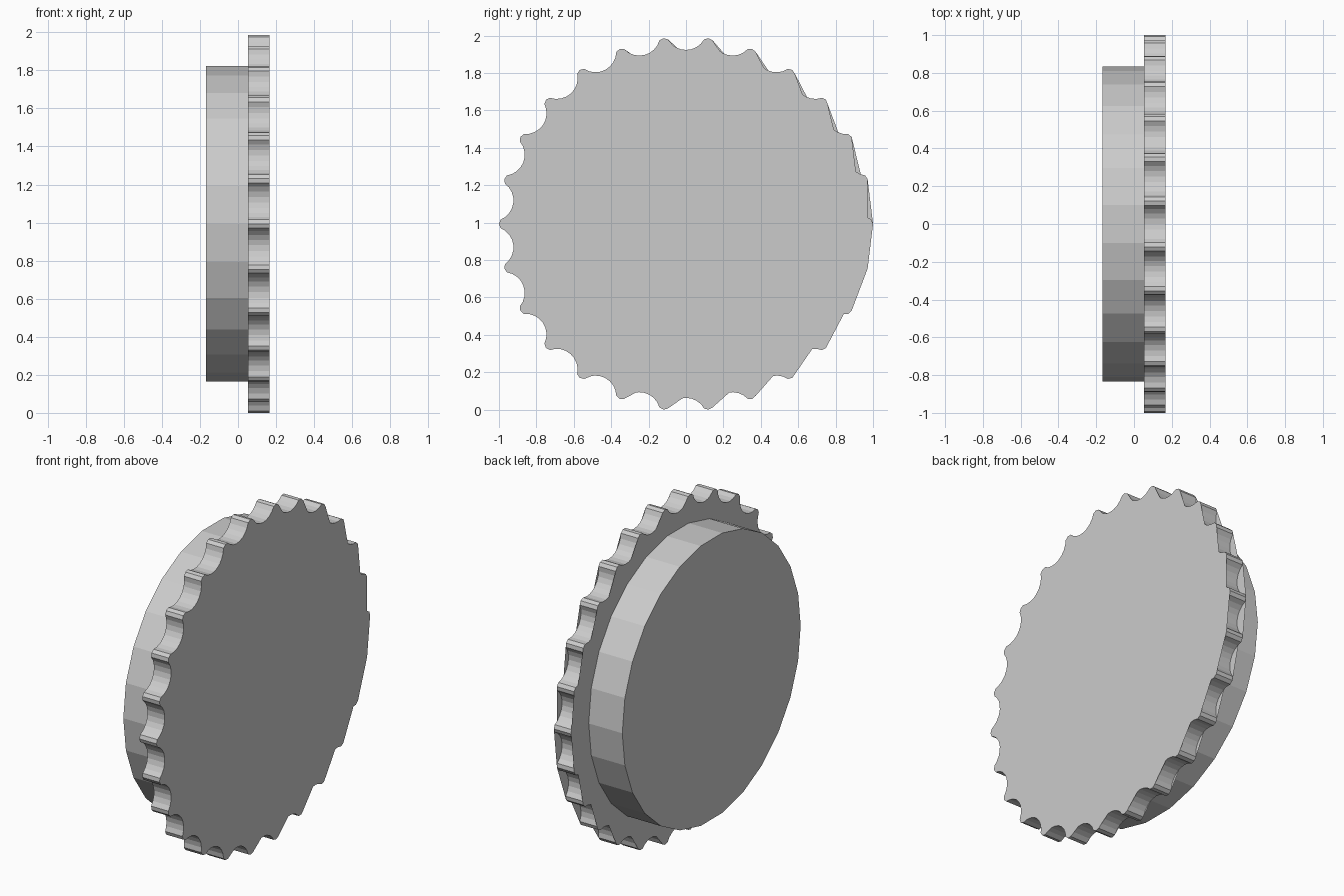
import bpy
import bmesh
from math import sin, cos, asin, hypot, pi

if "Cube" in bpy.data.objects:
    bpy.data.objects.remove(bpy.data.objects["Cube"])

N = 26                 # teeth on the rim, also sides of the hub
STEP = 2 * pi / N
CZ = 0.993             # height of the axle
X0, X1, X2 = -0.167, 0.053, 0.166


def make_disc(name, profile, xa, xb, fan_a, fan_b):
    """Extrude a closed (y, z) profile along x; caps fan out from one profile point."""
    bm = bmesh.new()
    a = [bm.verts.new((xa, y, z + CZ)) for y, z in profile]
    b = [bm.verts.new((xb, y, z + CZ)) for y, z in profile]
    n = len(profile)
    for i in range(n):
        j = (i + 1) % n
        bm.faces.new((a[i], a[j], b[j], b[i]))
    for i in range(1, n - 1):
        p, q = (fan_a + i) % n, (fan_a + i + 1) % n
        bm.faces.new((a[fan_a], a[q], a[p]))
        p, q = (fan_b + i) % n, (fan_b + i + 1) % n
        bm.faces.new((b[fan_b], b[p], b[q]))
    mesh = bpy.data.meshes.new(name)
    bm.to_mesh(mesh)
    bm.free()
    obj = bpy.data.objects.new(name, mesh)
    bpy.context.collection.objects.link(obj)
    return obj


def polar(r, ang):
    return (r * cos(ang), r * sin(ang))


# Scalloped rim profile: a narrow rounded tip, then a circular bite
TIP_HALF, TIP_R, EDGE_R, ROOT_R, SEG = 0.0225, 1.0, 0.992, 0.93, 8
half = STEP / 2 - TIP_HALF
chord = EDGE_R * sin(half)
depth = EDGE_R * cos(half) - ROOT_R
bite_r = (chord ** 2 + depth ** 2) / (2 * depth)
bite_c = ROOT_R + bite_r
sweep = asin(chord / bite_r)

rim = []
for k in range(N):
    t = k * STEP
    rim += [polar(EDGE_R, t - TIP_HALF), polar(TIP_R, t), polar(EDGE_R, t + TIP_HALF)]
    m = t + STEP / 2
    for s in range(1, SEG):
        w = -sweep + 2 * sweep * s / SEG
        u, v = bite_c - bite_r * cos(w), bite_r * sin(w)
        rim.append((u * cos(m) - v * sin(m), u * sin(m) + v * cos(m)))

per_tooth = SEG + 2
make_disc("scalloped_rim", rim, X1, X2, 1, (N - 1) * per_tooth + 1)

# Plain faceted hub behind the rim
hub = [polar(0.835, k * STEP) for k in range(N)]
make_disc("hub", hub, X0, X1, 0, 0)
